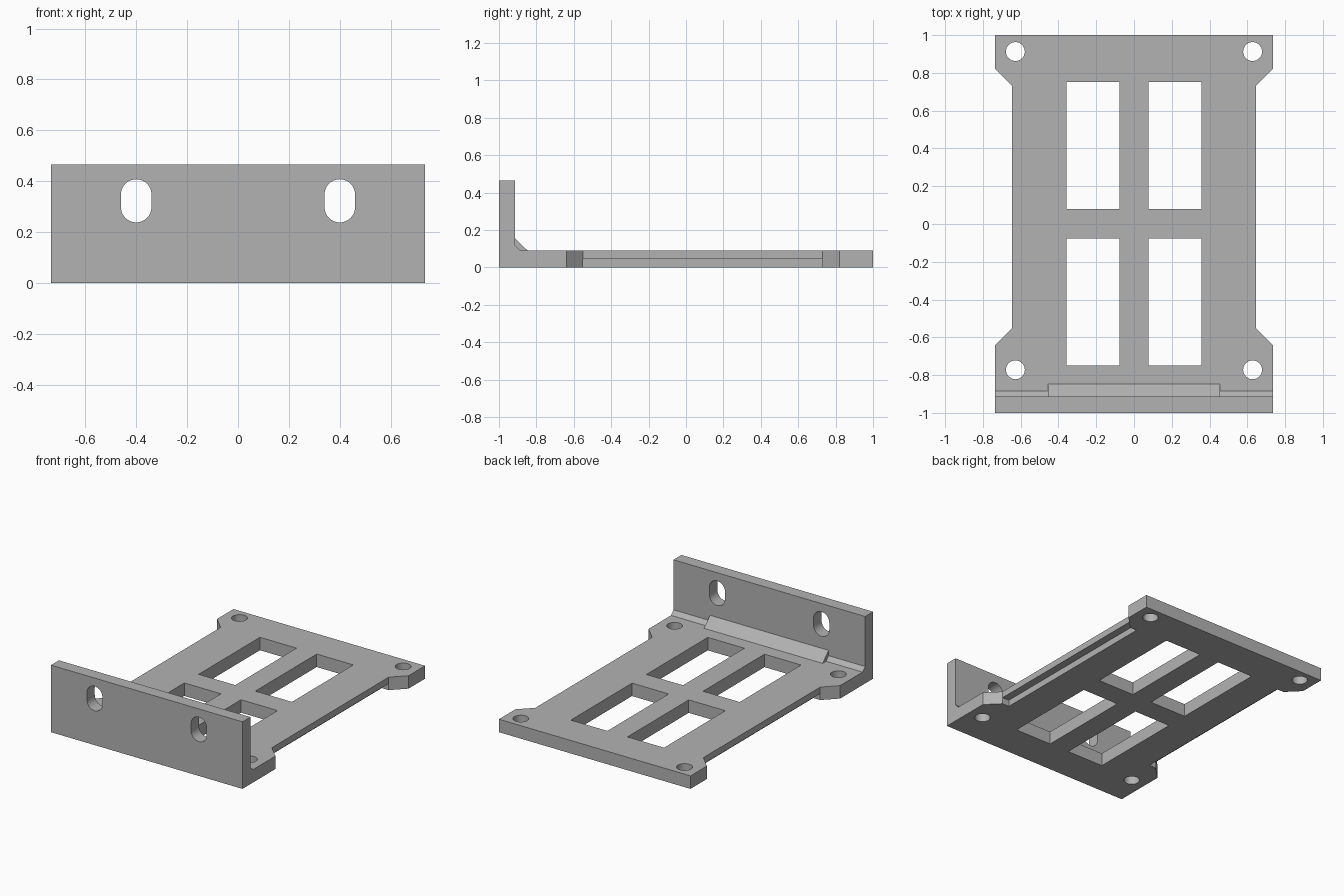
import bpy, bmesh
from math import cos, sin, pi, radians
from mathutils import Vector

cube = bpy.data.objects.get("Cube")
if cube:
    bpy.data.objects.remove(cube, do_unlink=True)

W, T, H = 0.735, 0.09, 0.465      # half width, plate thickness, wall height
WALL = -0.913                     # inner face of the wall

grey = bpy.data.materials.new("mid grey")
grey.use_nodes = True
grey.diffuse_color = (0.45, 0.45, 0.45, 1)
grey.node_tree.nodes["Principled BSDF"].inputs["Base Color"].default_value = (0.45, 0.45, 0.45, 1)


def prism(name, outline, axis, lo, hi):
    """Extrude a flat outline along the x, y or z axis from lo to hi."""
    place = {"x": lambda a, b, c: (c, a, b),
             "y": lambda a, b, c: (a, c, b),
             "z": lambda a, b, c: (a, b, c)}[axis]
    bm = bmesh.new()
    face = bm.faces.new([bm.verts.new(place(a, b, lo)) for a, b in outline])
    grown = bmesh.ops.extrude_face_region(bm, geom=[face])
    shift = Vector(place(0, 0, hi - lo))
    bmesh.ops.translate(bm, vec=shift, verts=[v for v in grown["geom"] if isinstance(v, bmesh.types.BMVert)])
    bmesh.ops.recalc_face_normals(bm, faces=bm.faces)
    mesh = bpy.data.meshes.new(name)
    bm.to_mesh(mesh)
    bm.free()
    mesh.materials.append(grey)
    obj = bpy.data.objects.new(name, mesh)
    bpy.context.collection.objects.link(obj)
    return obj


def rect(x0, x1, y0, y1):
    return [(x0, y0), (x1, y0), (x1, y1), (x0, y1)]


def slot(cx, cy, r, straight=0, n=32):
    """Circle, or upright slot when a straight half length is given."""
    pts = []
    for half, dy in ((0, straight), (pi, -straight)):
        count = n // 2 + 1 if straight else n // 2
        pts += [(cx + r * cos(half + pi * i / (n // 2)),
                 cy + dy + r * sin(half + pi * i / (n // 2))) for i in range(count)]
    return pts


def combine(target, tool, operation):
    mod = target.modifiers.new("join", "BOOLEAN")
    mod.operation, mod.solver, mod.object = operation, "EXACT", tool
    bpy.context.view_layer.objects.active = target
    bpy.ops.object.modifier_apply(modifier=mod.name)
    bpy.data.objects.remove(tool, do_unlink=True)


# L-shaped body with a small chamfer in the inner corner
bracket = prism("mounting_bracket",
                [(-1, 0), (1, 0), (1, T), (WALL + 0.028, T), (WALL, T + 0.028), (WALL, H), (-1, H)],
                "x", -W, W)

# Central reinforcing rib
rib = prism("corner_rib", [(WALL - 0.03, T - 0.03), (-0.847, T - 0.03), (-0.847, T), (WALL, 0.155),
                           (WALL - 0.03, 0.155)], "x", -0.455, 0.455)
combine(bracket, rib, "UNION")

for s in (-1, 1):
    # Narrowed sides with angled ends
    waist = [(s * 0.645, -0.55), (s * 0.745, -0.65), (s * 0.745, 0.83), (s * 0.645, 0.73)]
    combine(bracket, prism("waist_cutter", waist, "z", -0.1, 0.2), "DIFFERENCE")
    # Step under each side edge
    step = rect(s * 0.592, s * 0.7, -0.55, 0.73)
    combine(bracket, prism("step_cutter", step, "z", -0.1, T / 2), "DIFFERENCE")
    # Windows
    for y0, y1 in ((-0.75, -0.077), (0.08, 0.752)):
        window = rect(s * 0.077, s * 0.358, y0, y1)
        combine(bracket, prism("window_cutter", window, "z", -0.1, 0.2), "DIFFERENCE")
    # Round screw holes
    for y in (-0.772, 0.913):
        combine(bracket, prism("hole_cutter", slot(s * 0.628, y, 0.05), "z", -0.1, 0.2), "DIFFERENCE")
    # Upright slots in the wall
    combine(bracket, prism("slot_cutter", slot(s * 0.4, 0.323, 0.06, 0.025), "y", -1.1, -0.8), "DIFFERENCE")

bpy.ops.object.select_all(action="DESELECT")
bracket.select_set(True)
bpy.context.view_layer.objects.active = bracket
bpy.ops.object.shade_smooth_by_angle(angle=radians(30))
